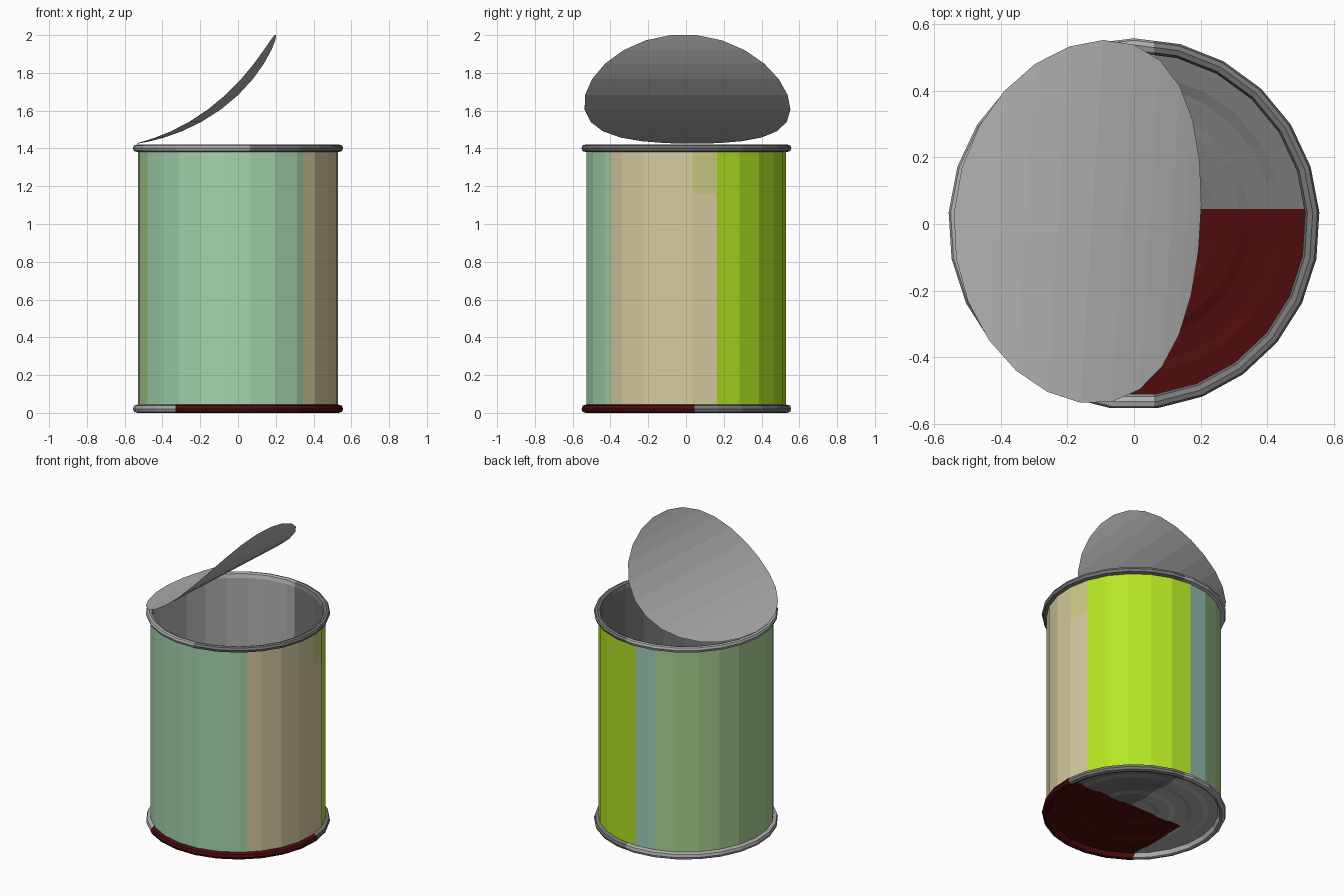
import bpy, bmesh, math

if "Cube" in bpy.data.objects:
    bpy.data.objects.remove(bpy.data.objects["Cube"])

SIDES = 25
STEP = 360 / SIDES
START = 3.6                      # first vertex angle, puts a vertex on +y


def lin(c):
    c /= 255
    return c / 12.92 if c <= 0.04045 else ((c + 0.055) / 1.055) ** 2.4


COLOURS = {
    "mint": (164, 212, 173), "sage": (170, 208, 146), "aqua": (158, 203, 184),
    "beige": (214, 204, 160), "pale olive": (203, 203, 132), "lime": (180, 230, 36),
    "dark red": (78, 12, 12), "light grey": (176, 176, 176), "dark grey": (120, 120, 120),
}
NAMES = list(COLOURS)
MATS = []
for n, c in COLOURS.items():
    m = bpy.data.materials.new(n)
    m.diffuse_color = (*[lin(v) for v in c], 1)
    m.use_nodes = True
    m.node_tree.nodes["Principled BSDF"].inputs["Base Color"].default_value = m.diffuse_color
    MATS.append(m)


def finish(name, bm, rule):
    """Turn a bmesh into an object, colouring faces by rule(centre)."""
    for f in bm.faces:
        f.material_index = NAMES.index(rule(f.calc_center_median()))
        f.smooth = False
    me = bpy.data.meshes.new(name)
    bm.to_mesh(me)
    bm.free()
    for m in MATS:
        me.materials.append(m)
    ob = bpy.data.objects.new(name, me)
    bpy.context.collection.objects.link(ob)
    return ob


def lathe(name, profile, rule, split=1, cuts=()):
    """Revolve (radius, z) points into 25 flat sides, each split into strips."""
    bm = bmesh.new()
    corner = [(math.cos(math.radians(START + STEP * i)),
               math.sin(math.radians(START + STEP * i))) for i in range(SIDES)]
    unit = []
    for i in range(SIDES):
        a, b = corner[i], corner[(i + 1) % SIDES]
        for k in range(split):
            t = k / split
            unit.append((a[0] + (b[0] - a[0]) * t, a[1] + (b[1] - a[1]) * t))
    n = len(unit)
    rings = []
    for r, z in profile:
        if r == 0:
            rings.append([bm.verts.new((0, 0, z))] * n)
        else:
            rings.append([bm.verts.new((x * r, y * r, z)) for x, y in unit])
    for lo, hi in zip(rings, rings[1:]):
        for i in range(n):
            j = (i + 1) % n
            bm.faces.new(dict.fromkeys((lo[i], lo[j], hi[j], hi[i])))
    # straight cuts so colours meet along clean lines
    for co, no in cuts:
        bmesh.ops.bisect_plane(bm, geom=bm.verts[:] + bm.edges[:] + bm.faces[:],
                               plane_co=co, plane_no=no, dist=1e-5)
    return finish(name, bm, rule)


def label_rule(c):
    a = math.degrees(math.atan2(c.y, c.x)) % 360
    if a < 18:
        return "pale olive" if a > 3.6 and c.z > 1.16 else "beige"
    for limit, colour in ((90, "lime"), (104.4, "aqua"), (205.2, "sage"), (310.5, "mint")):
        if a < limit:
            return colour
    return "beige"


def metal_rule(c):
    return "dark grey" if c.x > 0.06 else "light grey"


def base_rule(c):
    return "dark red" if c.y < 0.045 and c.x > -0.33 else metal_rule(c)


X_CUT = ((0.06, 0, 0), (1, 0, 0))
BASE_CUTS = (X_CUT, ((0, 0.045, 0), (0, 1, 0)), ((-0.33, 0, 0), (1, 0, 0)))

# Printed label around the can
lathe("label_wall", [(0.53, 0.04), (0.53, 1.16), (0.53, 1.385)], label_rule, split=3)

# Base: ribbed underside and rolled bottom rim
lathe("base_and_rim", [(0, 0.03), (0.12, 0.03), (0.15, 0.022), (0.22, 0.022), (0.25, 0.03),
                       (0.32, 0.03), (0.35, 0.022), (0.42, 0.022), (0.45, 0.03), (0.51, 0.03),
                       (0.522, 0.004), (0.535, 0), (0.552, 0.006), (0.557, 0.02),
                       (0.552, 0.038), (0.53, 0.045)], base_rule, cuts=BASE_CUTS)

# Ribbed floor seen inside the can
lathe("inside_floor", [(0.515, 0.045), (0.45, 0.045), (0.42, 0.037), (0.35, 0.037),
                       (0.32, 0.045), (0.25, 0.045), (0.22, 0.037), (0.15, 0.037),
                       (0.12, 0.045), (0, 0.045)], base_rule, cuts=BASE_CUTS)

# Rolled top rim and bare metal inside wall
lathe("top_rim_and_inside", [(0.53, 1.38), (0.552, 1.386), (0.558, 1.402), (0.552, 1.416),
                             (0.538, 1.42), (0.522, 1.414), (0.515, 1.39), (0.515, 0.045)],
      metal_rule, cuts=(X_CUT,))

# Peeled lid: a 25-sided disc bent up along a circular arc
bm = bmesh.new()
BEND0, BEND1, LENGTH, LID_R = math.radians(10.6), math.radians(64.6), 0.97, 0.547
arc_r = LENGTH / (BEND1 - BEND0)
u_max = 1 - math.cos(math.radians(12 * STEP))
tilt = math.radians(-3.6)
rows = []
for k in range(13):
    a = math.radians(k * STEP)
    t = BEND0 + (BEND1 - BEND0) * (1 - math.cos(a)) / u_max
    x = -0.542 + arc_r * (math.sin(t) - math.sin(BEND0))
    z = 1.425 + arc_r * (math.cos(BEND0) - math.cos(t))
    row = []
    for s in ((0,) if k == 0 else (-1, 1)):
        y = s * LID_R * math.sin(a)
        row.append(bm.verts.new((x * math.cos(tilt) - y * math.sin(tilt),
                                 x * math.sin(tilt) + y * math.cos(tilt), z)))
    rows.append(row)
for p, q in zip(rows, rows[1:]):
    bm.faces.new((p[0], q[0], q[1], p[-1]) if len(p) == 2 else (p[0], q[0], q[1]))
top = max(v.co.z for v in bm.verts)
for v in bm.verts:               # lid tip reaches exactly z = 2
    v.co.z = 1.425 + (v.co.z - 1.425) * 0.575 / (top - 1.425)
finish("peeled_lid", bm, lambda c: "light grey")
